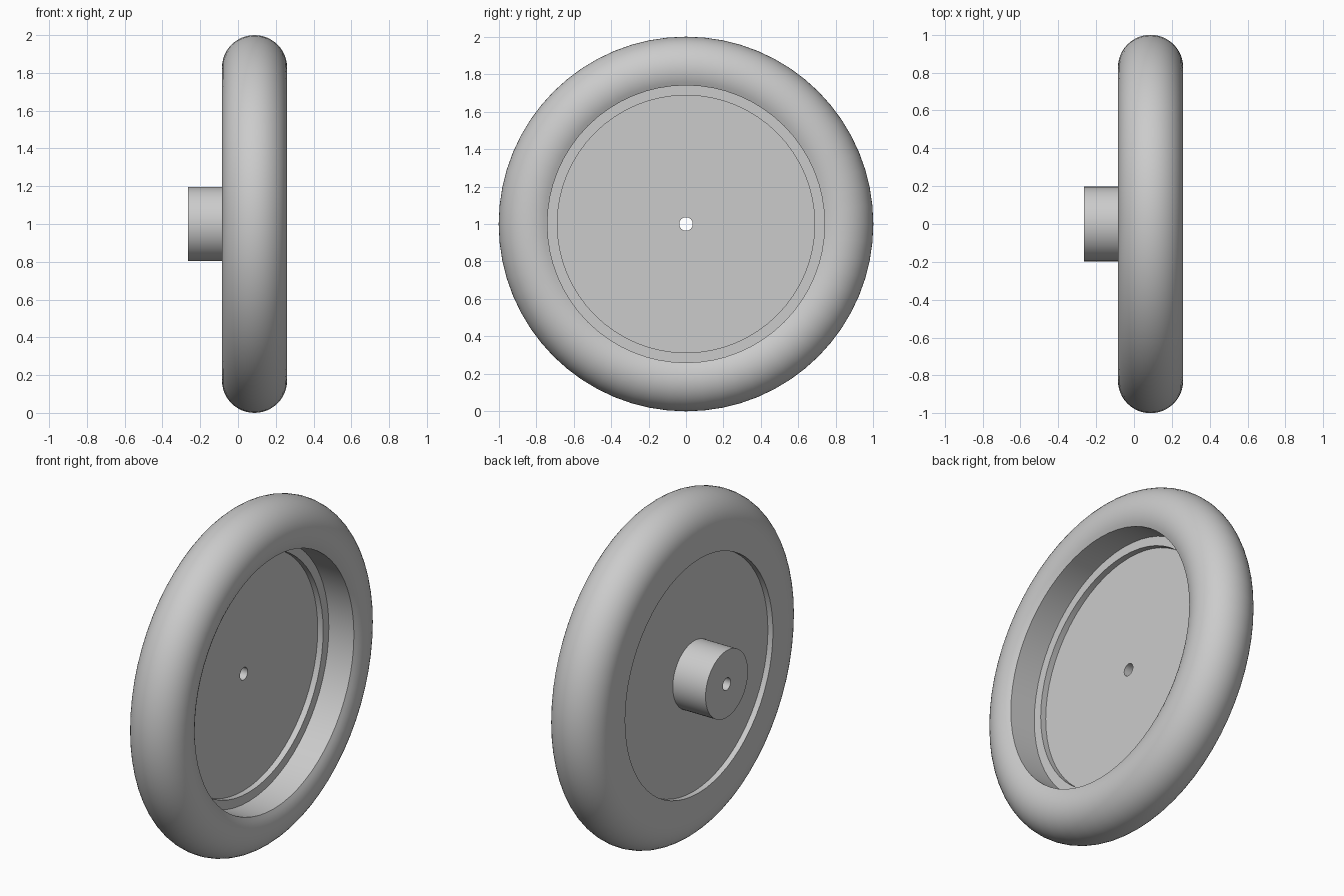
import bpy, bmesh
from math import sin, cos, tau, radians, asin

if "Cube" in bpy.data.objects:
    bpy.data.objects.remove(bpy.data.objects["Cube"])

SEGMENTS = 64
grey = bpy.data.materials.new("light_grey")
grey.use_nodes = True
colour = (0.6, 0.6, 0.6, 1)
grey.diffuse_color = colour
grey.node_tree.nodes["Principled BSDF"].inputs["Base Color"].default_value = colour


def lathe(name, profile):
    """Spin a closed (x, radius) profile around the wheel axle."""
    bm = bmesh.new()
    rings = []
    for i in range(SEGMENTS):
        a = tau * i / SEGMENTS
        rings.append([bm.verts.new((x, r * sin(a), 1 + r * cos(a))) for x, r in profile])
    count = len(profile)
    for i in range(SEGMENTS):
        here, there = rings[i], rings[(i + 1) % SEGMENTS]
        for j in range(count):
            k = (j + 1) % count
            bm.faces.new((here[j], here[k], there[k], there[j]))
    bmesh.ops.recalc_face_normals(bm, faces=bm.faces)
    mesh = bpy.data.meshes.new(name)
    bm.to_mesh(mesh)
    bm.free()
    mesh.materials.append(grey)
    obj = bpy.data.objects.new(name, mesh)
    bpy.context.collection.objects.link(obj)
    bpy.ops.object.select_all(action='DESELECT')
    obj.select_set(True)
    bpy.context.view_layer.objects.active = obj
    bpy.ops.object.shade_smooth_by_angle(angle=radians(30))
    return obj


# Tyre: round tread, flat back face, stepped recess on the open side
tube, mid_x, lip = 0.1725, 0.0875, 0.74
mid_r = 1 - tube
start = asin((lip - mid_r) / tube)
end = radians(180)
steps = 28
tread = []
for i in range(steps + 1):
    a = start + (end - start) * i / steps
    tread.append((mid_x + tube * cos(a), mid_r + tube * sin(a)))
lathe("tyre", tread + [(-0.085, 0.687), (0.073, 0.687), (0.073, lip)])

# Web disc with the hub boss and the axle bore through both
bore, boss = 0.036, 0.197
lathe("disc_and_hub", [(0.038, bore), (0.038, 0.70), (-0.052, 0.70),
                       (-0.052, boss), (-0.265, boss), (-0.265, bore)])
